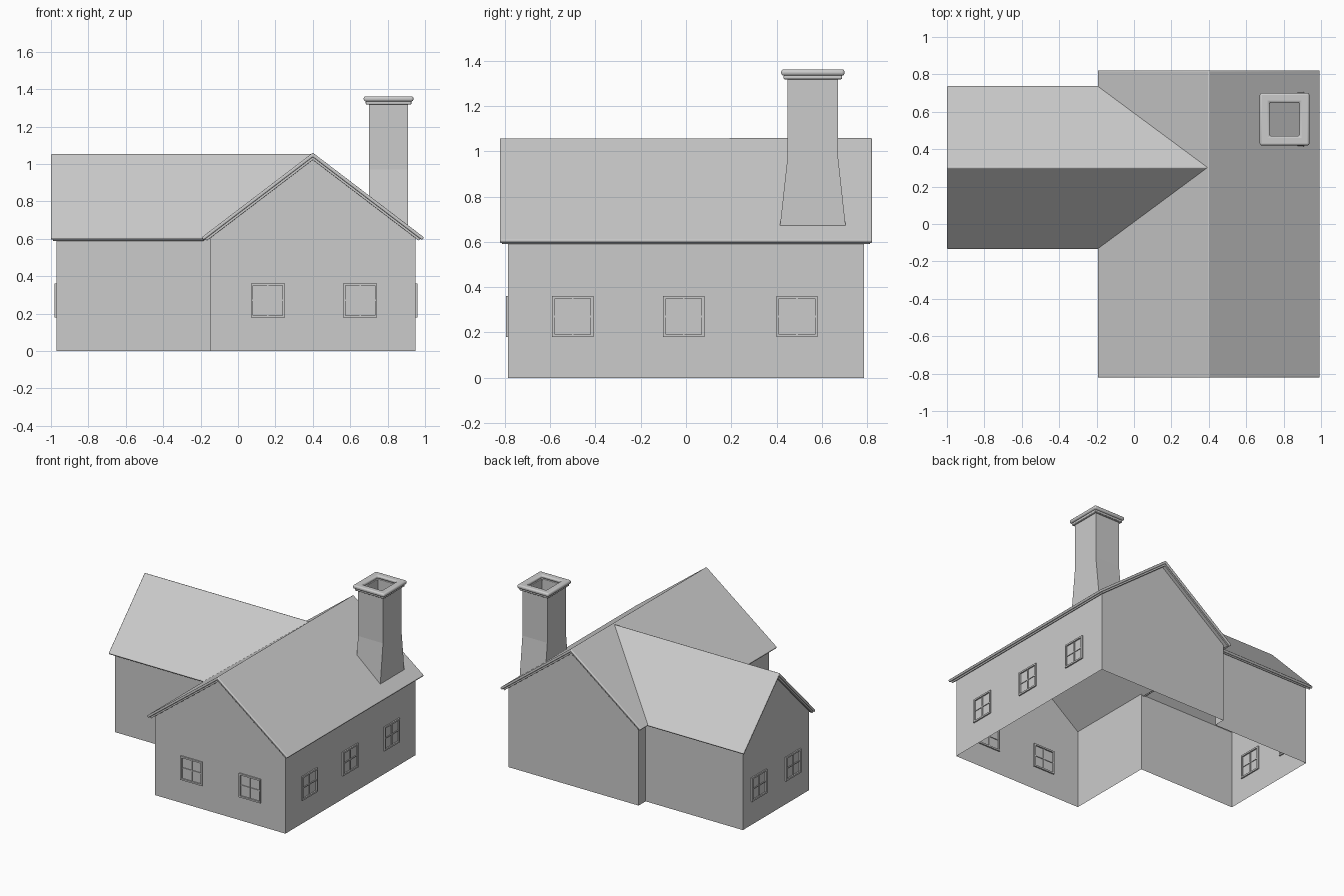
import bpy, bmesh
from math import radians, hypot

if "Cube" in bpy.data.objects:
    bpy.data.objects.remove(bpy.data.objects["Cube"])


def make(name, verts, faces, bevel=0.0):
    me = bpy.data.meshes.new(name)
    me.from_pydata(verts, [], faces)
    bm = bmesh.new()
    bm.from_mesh(me)
    bmesh.ops.recalc_face_normals(bm, faces=bm.faces)
    bm.to_mesh(me)
    bm.free()
    ob = bpy.data.objects.new(name, me)
    bpy.context.collection.objects.link(ob)
    if bevel:
        m = ob.modifiers.new("soft_edges", 'BEVEL')
        m.width, m.segments, m.limit_method = bevel, 3, 'ANGLE'
        m.angle_limit = radians(30)
        bpy.ops.object.select_all(action='DESELECT')
        ob.select_set(True)
        bpy.context.view_layer.objects.active = ob
        bpy.ops.object.shade_smooth_by_angle(angle=radians(40))
    return ob


# Walls: thin open shell around a T-shaped plan, with three gable peaks
plan = [(-.15, -.785), (.95, -.785), (.95, .785), (-.15, .785),
        (-.15, .70), (-.97, .70), (-.97, -.10), (-.15, -.10)]
EAVE = .605
n = len(plan)
verts = [(x, y, 0) for x, y in plan] + [(x, y, EAVE) for x, y in plan]
peaks = {0: (.4, -.785, 1.03), 2: (.4, .785, 1.03), 5: (-.97, .3, 1.02)}
faces = []
for i in range(n):
    j = (i + 1) % n
    face = [i, j, n + j, n + i]
    if i in peaks:
        face.insert(3, len(verts))
        verts.append(peaks[i])
    faces.append(face)
make("walls", verts, faces)


# Roofs: pitched slab profile swept between two ends
def roof(name, half, eave, ridge, thick, place, bevel):
    run = hypot(half, ridge - eave)
    s, c = (ridge - eave) / run, half / run
    low = (half - thick * s, eave - thick * c)
    prof = [(-half, eave), (0, ridge), (half, eave),
            low, (0, ridge - thick / c), (-low[0], low[1])]
    vs = [place(u, z, e) for e in (0, 1) for u, z in prof]
    fs = [(i, (i + 1) % 6, 6 + (i + 1) % 6, 6 + i) for i in range(6)]
    for k in (0, 6):
        fs += [(k, k + 1, k + 4, k + 5), (k + 1, k + 2, k + 3, k + 4)]
    make(name, vs, fs, bevel)


def main_place(length):
    return lambda u, z, e: (.4 + u, length * (2 * e - 1), z)


def wing_place(x0):
    # inner end follows the slope of the main roof, forming the valleys
    return lambda u, z, e: (max(-.185, .41 - (1.06 - z) / .765) if e else x0, .302 + u, z)


roof("main_roof", .595, .607, 1.06, .018, main_place(.822), .006)
roof("main_roof_trim", .575, .600, 1.038, .013, main_place(.812), .002)
roof("wing_roof", .4375, .605, 1.055, .018, wing_place(-1.0), .006)
roof("wing_roof_trim", .422, .597, 1.029, .013, wing_place(-.99), .002)


# Chimney: flared hollow shaft sitting on the slope
def loop(x0, x1, hy, z0, z1):
    cy = .56
    return [(x0, cy - hy, z0), (x1, cy - hy, z1), (x1, cy + hy, z1), (x0, cy + hy, z0)]


def loft(name, loops, closed=False, bevel=0.0):
    vs = [v for l in loops for v in l]
    m = len(loops)
    fs = []
    for a in range(m if closed else m - 1):
        b = (a + 1) % m
        fs += [(4 * a + i, 4 * a + (i + 1) % 4, 4 * b + (i + 1) % 4, 4 * b + i) for i in range(4)]
    return make(name, vs, fs, bevel)


base = loop(.70, .91, .145, .82, .67)
for i in (0, 3):
    base[i] = (.70, .56 + (.128 if i else -.128), .82)
loft("chimney_shaft", [base, loop(.70, .91, .112, .97, .97), loop(.70, .91, .112, 1.33, 1.33),
                       loop(.725, .885, .09, 1.33, 1.33), loop(.725, .885, .09, .82, .69)])


def ring(name, grow, z0, z1, bevel):
    o = (.70 - grow, .91 + grow, .112 + grow)
    i = (.725, .885, .09)
    loft(name, [loop(*o, z0, z0), loop(*o, z1, z1), loop(*i, z1, z1), loop(*i, z0, z0)], True, bevel)


ring("chimney_cap_lip", .017, 1.318, 1.336, .005)
ring("chimney_cap", .028, 1.334, 1.362, .011)


# Windows: frame and cross bars standing slightly proud of the wall
def window(name, pos, axis):
    vs, fs = [], []

    def bar(u, z, hu, hz, d):
        k = len(vs)
        for dd in (-d, d):
            for su, sz in ((-1, -1), (1, -1), (1, 1), (-1, 1)):
                a, h = u + su * hu, z + sz * hz
                vs.append((pos[0] + a, pos[1] + dd, h) if axis == 'x' else (pos[0] + dd, pos[1] + a, h))
        for q in ((0, 1, 2, 3), (4, 5, 6, 7), (0, 1, 5, 4), (1, 2, 6, 5), (2, 3, 7, 6), (3, 0, 4, 7)):
            fs.append([k + i for i in q])

    for s in (-1, 1):
        bar(s * .085, .27, .006, .091, .010)
        bar(0, .27 + s * .085, .079, .006, .010)
    bar(0, .27, .004, .079, .006)
    bar(0, .27, .079, .004, .0055)
    make(name, vs, fs)


for i, x in enumerate((.16, .653)):
    window(f"front_window_{i + 1}", (x, -.785), 'x')
for i, y in enumerate((-.50, -.01, .49)):
    window(f"right_window_{i + 1}", (.95, y), 'y')
for i, y in enumerate((.10, .51)):
    window(f"wing_window_{i + 1}", (-.97, y), 'y')
